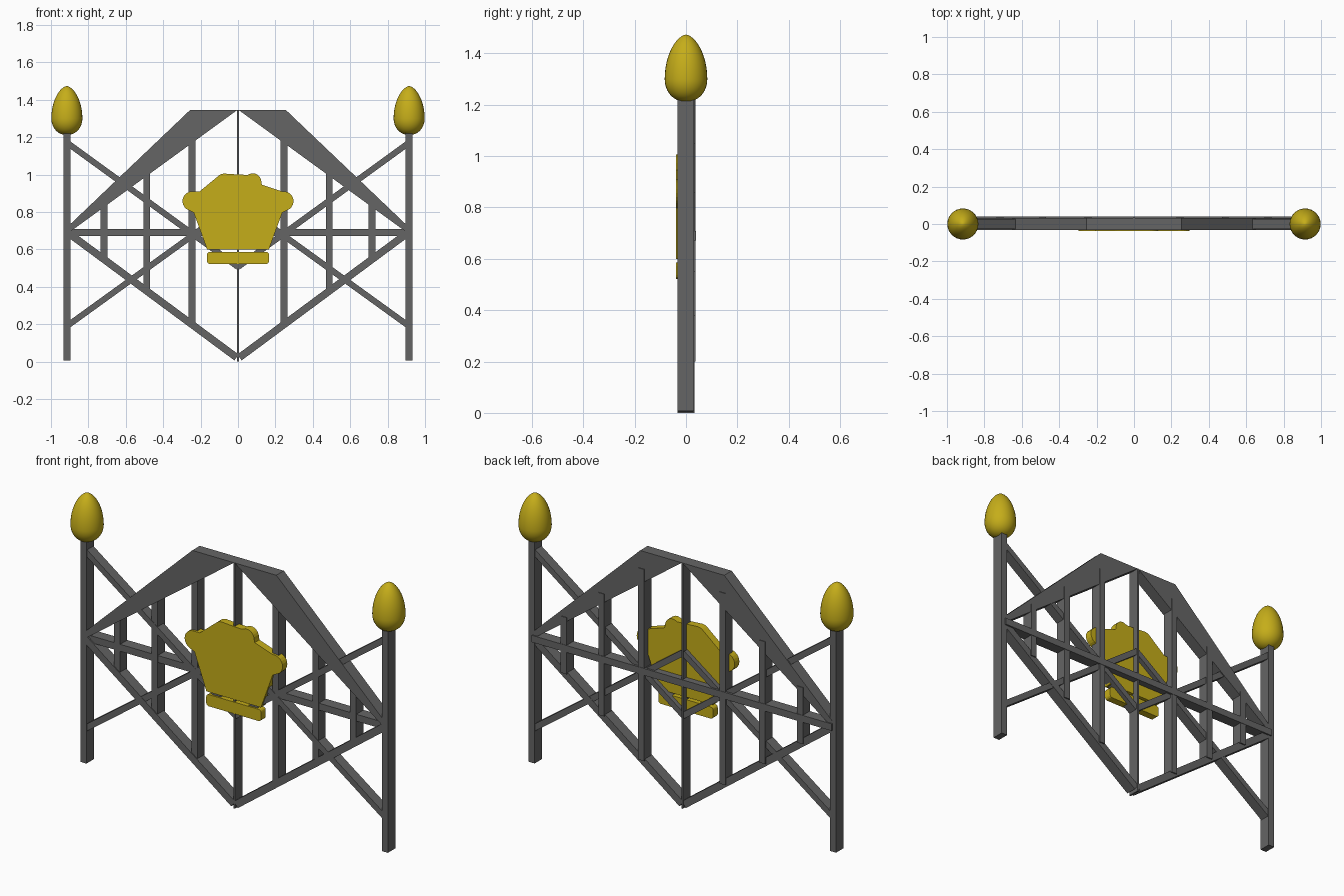
import bpy, bmesh, math
from mathutils import Vector

if "Cube" in bpy.data.objects:
    bpy.data.objects.remove(bpy.data.objects["Cube"])

gold = bpy.data.materials.new("gold")
gold.diffuse_color = (0.56, 0.42, 0.01, 1)
gold.use_nodes = True
gold.node_tree.nodes["Principled BSDF"].inputs["Base Color"].default_value = gold.diffuse_color
iron = bpy.data.materials.new("dark_iron")
iron.diffuse_color = (0.13, 0.13, 0.13, 1)
iron.use_nodes = True
iron.node_tree.nodes["Principled BSDF"].inputs["Base Color"].default_value = iron.diffuse_color


def make(name, bm, mat):
    bmesh.ops.recalc_face_normals(bm, faces=bm.faces)
    me = bpy.data.meshes.new(name)
    bm.to_mesh(me)
    bm.free()
    ob = bpy.data.objects.new(name, me)
    bpy.context.collection.objects.link(ob)
    me.materials.append(mat)
    return ob


def plate(name, pts, y0, y1, mat=iron):
    """Extrude an x-z outline from y0 to y1."""
    bm = bmesh.new()
    face = bm.faces.new([bm.verts.new((x, y0, z)) for x, z in pts])
    ext = bmesh.ops.extrude_face_region(bm, geom=[face])
    verts = [g for g in ext["geom"] if isinstance(g, bmesh.types.BMVert)]
    bmesh.ops.translate(bm, verts=verts, vec=(0, y1 - y0, 0))
    return make(name, bm, mat)


def bar(name, a, b, width, y0, y1):
    """Straight bar between two x-z points."""
    a, b = Vector(a), Vector(b)
    d = (b - a).normalized() * width / 2
    n = Vector((-d.y, d.x))
    return plate(name, [a + n, b + n, b - n, a - n], y0, y1)


def arc(cx, cz, r, a0, a1, n=8):
    return [(cx + r * math.cos(math.radians(a0 + (a1 - a0) * i / n)),
             cz + r * math.sin(math.radians(a0 + (a1 - a0) * i / n)))
            for i in range(n + 1)]


def finial(name, x):
    """Egg-shaped post top, turned from a half profile."""
    bm = bmesh.new()
    vs = []
    for i in range(25):
        t = math.radians(-90 + 7.5 * i)
        c, s = max(0.0, math.cos(t)), math.sin(t)
        r = 0.083 * (c ** 1.2 if s > 0 else c ** 0.9)
        vs.append(bm.verts.new((x + r, 0, 1.3 + (0.173 if s > 0 else 0.088) * s)))
    edges = [bm.edges.new(p) for p in zip(vs, vs[1:])]
    bmesh.ops.spin(bm, geom=vs + edges, cent=(x, 0, 0), axis=(0, 0, 1),
                   angle=math.tau, steps=32, use_duplicate=False)
    bmesh.ops.remove_doubles(bm, verts=bm.verts, dist=1e-4)
    ob = make(name, bm, gold)
    for p in ob.data.polygons:
        p.use_smooth = True


for s, side in ((-1, "left"), (1, "right")):
    # Posts with finials
    bar(f"{side}_post", (s * 0.914, 0.007), (s * 0.914, 1.23), 0.037, -0.034, 0.032)
    finial(f"{side}_finial", s * 0.915)
    # Crossed braces
    bar(f"{side}_brace_down", (s * 0.91, 1.167), (s * 0.0, 0.506), 0.032, -0.028, 0.027)
    bar(f"{side}_brace_up", (s * 0.91, 0.193), (s * 0.0, 0.85), 0.032, -0.029, 0.028)
    # Lower frame rail and wide upper beam
    bar(f"{side}_lower_rail", (s * 0.905, 0.686), (s * 0.008, 0.022), 0.039, -0.031, 0.03)
    plate(f"{side}_upper_beam", [(s * 0.91, 0.685), (s * 0.91, 0.722), (s * 0.255, 1.346),
                                 (s * 0.002, 1.346)], -0.032, 0.033)
    # Uprights
    for i, (x, lo, hi) in enumerate(((0.246, 0.2, 1.25), (0.488, 0.38, 1.05), (0.716, 0.55, 0.86))):
        bar(f"{side}_upright_{i + 1}", (s * x, lo), (s * x, hi), 0.036, -0.026, 0.037)

# Horizontal rail and thin centre strip where the leaves meet
bar("middle_rail", (-0.91, 0.69), (0.91, 0.69), 0.038, -0.023, 0.039)
bar("centre_strip", (0, 0.0), (0, 1.346), 0.009, -0.033, 0.034)

# Emblem plate with rounded side lobes and an uneven top
outline = [(-0.165, 0.60), (0.165, 0.60), (0.237, 0.797)]
outline += arc(0.245, 0.858, 0.052, -70, 100, 10)
outline += [(0.128, 0.945)] + arc(0.078, 0.96, 0.047, 0, 95, 6) + [(0.05, 0.998), (0.0, 1.0)]
outline += arc(-0.072, 0.955, 0.05, 80, 125, 4) + [(-0.205, 0.91)]
outline += arc(-0.245, 0.858, 0.052, 85, 250, 10) + [(-0.237, 0.797)]
plate("emblem_plate", outline, -0.038, 0.003, gold)

# Emblem foot with rounded corners
foot = []
for cx, cz, a in ((0.151, 0.571, 0), (-0.151, 0.571, 90), (-0.151, 0.537, 180), (0.151, 0.537, 270)):
    foot += arc(cx, cz, 0.015, a, a + 90, 3)
plate("emblem_foot", foot, -0.038, 0.003, gold)
